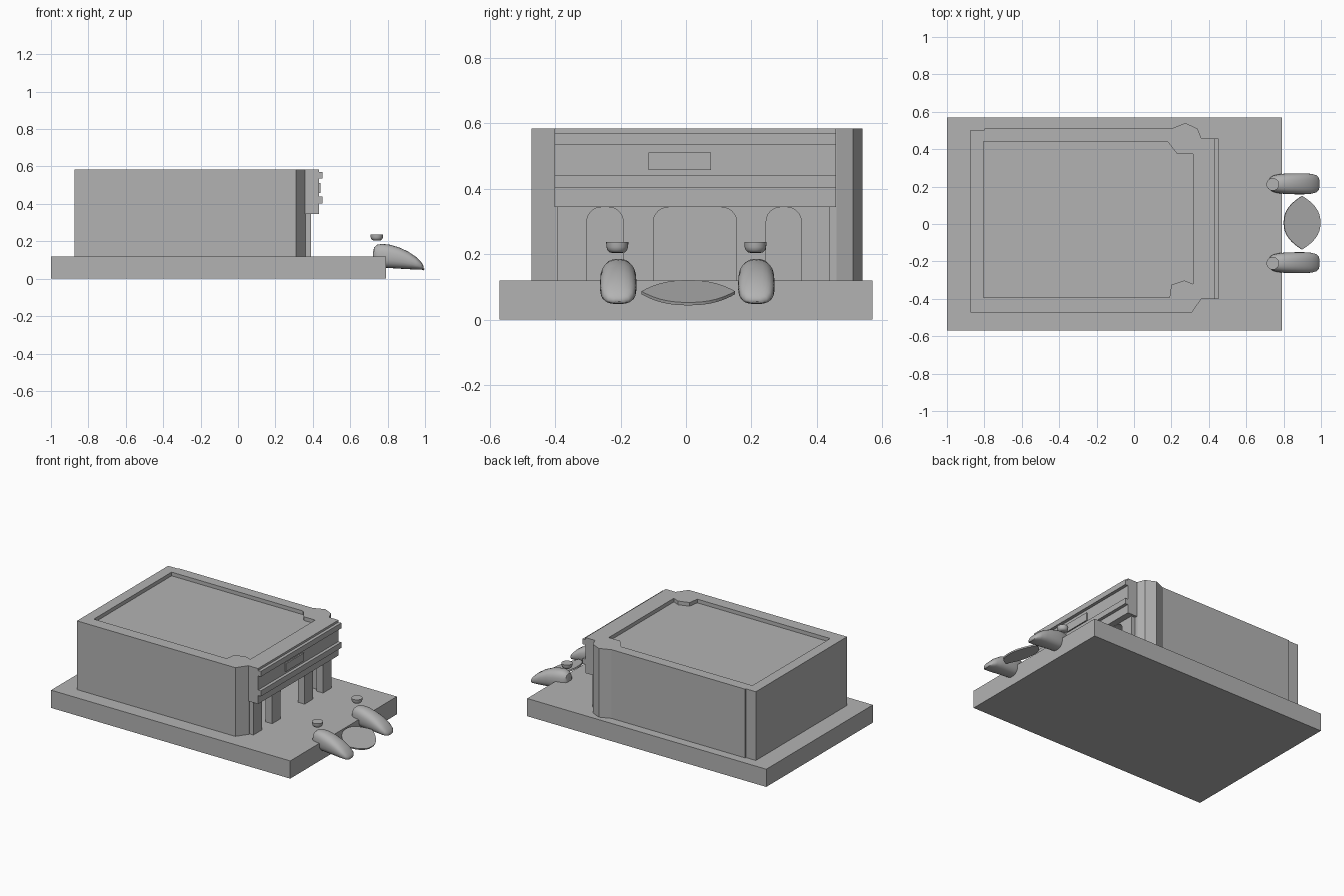
import bpy, bmesh, math
from mathutils import Matrix, Vector

if "Cube" in bpy.data.objects:
    bpy.data.objects.remove(bpy.data.objects["Cube"])

stone = bpy.data.materials.new("grey stone")
stone.diffuse_color = (0.45, 0.45, 0.45, 1)
stone.use_nodes = True
stone.node_tree.nodes["Principled BSDF"].inputs["Base Color"].default_value = stone.diffuse_color


def finish(bm, name, smooth=False):
    bmesh.ops.recalc_face_normals(bm, faces=bm.faces)
    me = bpy.data.meshes.new(name)
    bm.to_mesh(me)
    bm.free()
    me.materials.append(stone)
    ob = bpy.data.objects.new(name, me)
    bpy.context.collection.objects.link(ob)
    if smooth:
        bpy.ops.object.select_all(action='DESELECT')
        ob.select_set(True)
        bpy.context.view_layer.objects.active = ob
        bpy.ops.object.shade_smooth_by_angle(angle=math.radians(35))
    return ob


def prism(name, points, offset):
    """Extrude a closed outline of 3D points along an offset."""
    bm = bmesh.new()
    f = bm.faces.new([bm.verts.new(p) for p in points])
    ext = bmesh.ops.extrude_face_region(bm, geom=[f])["geom"]
    verts = [g for g in ext if isinstance(g, bmesh.types.BMVert)]
    bmesh.ops.translate(bm, verts=verts, vec=offset)
    # the source face is kept by the extrusion, so the solid is closed
    return finish(bm, name)


def slab(name, outline, z0, z1):
    return prism(name, [(x, y, z0) for x, y in outline], (0, 0, z1 - z0))


def box(name, x0, x1, y0, y1, z0, z1):
    return slab(name, [(x0, y0), (x1, y0), (x1, y1), (x0, y1)], z0, z1)


def loft(name, rings):
    bm = bmesh.new()
    loops = [[bm.verts.new(p) for p in r] for r in rings]
    n = len(loops[0])
    for a, b in zip(loops, loops[1:]):
        for i in range(n):
            bm.faces.new((a[i], a[(i + 1) % n], b[(i + 1) % n], b[i]))
    bm.faces.new(loops[0])
    bm.faces.new(loops[-1])
    return finish(bm, name, True)


# Platform
box("platform", -1, 0.79, -0.57, 0.57, 0, 0.12)

# Side and back walls: one open-fronted band with buttressed front corners
outer = [(0.36, -0.40), (0.31, -0.472), (-0.875, -0.472), (-0.875, 0.503),
         (-0.80, 0.503), (-0.80, 0.51), (0.20, 0.51), (0.275, 0.54),
         (0.34, 0.51), (0.36, 0.46)]
inner = [(0.315, 0.375), (0.23, 0.375), (0.18, 0.44), (-0.805, 0.44),
         (-0.805, -0.392), (0.19, -0.392), (0.20, -0.325), (0.27, -0.302),
         (0.315, -0.32)]
slab("walls", outer + [(0.36, 0.375)] + inner + [(0.36, -0.32)], 0.12, 0.585)
slab("roof", inner, 0.53, 0.56)

# Front wall with three arched doorways
def arch(y0, y1, spring, top, rx, n=6):
    pts = [(y0, 0.12)]
    for i in range(n + 1):
        a = math.pi / 2 * i / n
        pts.append((y0 + rx - rx * math.cos(a), spring + (top - spring) * math.sin(a)))
    for i in range(n + 1):
        a = math.pi / 2 * (1 - i / n)
        pts.append((y1 - rx + rx * math.cos(a), spring + (top - spring) * math.sin(a)))
    return pts + [(y1, 0.12)]

profile = [(-0.392, 0.12)] + arch(-0.303, -0.192, 0.30, 0.344, 0.045)
profile += arch(-0.10, 0.155, 0.30, 0.344, 0.05)
profile += arch(0.245, 0.352, 0.30, 0.344, 0.045)
profile += [(0.44, 0.12), (0.44, 0.36), (-0.392, 0.36)]
prism("front_wall", [(0.34, y, z) for y, z in profile], (0.05, 0, 0))

# Fascia above the doorways, with two ledges and a blank plaque
box("fascia", 0.315, 0.432, -0.402, 0.458, 0.345, 0.585)
for name, z0, z1 in (("lower_ledge", 0.402, 0.44), ("upper_ledge", 0.535, 0.571)):
    box(name, 0.42, 0.453, -0.402, 0.458, z0, z1)
box("plaque", 0.425, 0.441, -0.115, 0.077, 0.457, 0.511)

# Paired guardian pods sloping over the platform edge, each with a floating bowl
stations = [(0.722, 0.022, 0.10, 0.14), (0.728, 0.034, 0.08, 0.168),
            (0.745, 0.044, 0.066, 0.182), (0.77, 0.05, 0.06, 0.186),
            (0.81, 0.055, 0.057, 0.182), (0.86, 0.056, 0.054, 0.168),
            (0.91, 0.056, 0.051, 0.145), (0.95, 0.053, 0.049, 0.118),
            (0.977, 0.045, 0.048, 0.092), (0.988, 0.032, 0.05, 0.076),
            (0.993, 0.014, 0.056, 0.066)]
N = 24
circle = [(math.cos(2 * math.pi * i / N), math.sin(2 * math.pi * i / N)) for i in range(N)]


def squircle(v):
    return math.copysign(abs(v) ** 0.8, v)

for side, yc in (("left", -0.207), ("right", 0.215)):
    loft(side + "_guardian",
         [[(x, yc + w * squircle(c), (lo + hi) / 2 + (hi - lo) / 2 * squircle(s))
           for c, s in circle] for x, w, lo, hi in stations])
    bowl = [(0.014, 0.204), (0.023, 0.206), (0.030, 0.213), (0.033, 0.222), (0.034, 0.237)]
    loft(side + "_bowl", [[(0.742, yc + (-0.003 if yc < 0 else -0.005), 0)] and
                          [(0.742 + r * c, yc - 0.003 + r * s, z) for c, s in circle]
                          for r, z in bowl])

# Tilted oval medallion between the guardians
ts = [math.sin(math.pi / 2 * (i / 10 - 1)) for i in range(21)]
edge = [(t, 1 - abs(t) ** 2.4) for t in ts]
edge += [(t, -u) for t, u in reversed(edge[1:-1])]
prism("medallion", [(0.897 - 0.097 * u, 0.007 + 0.143 * t, 0.078 + 0.034 * u)
                    for t, u in edge], (0.003, 0, 0.009))
